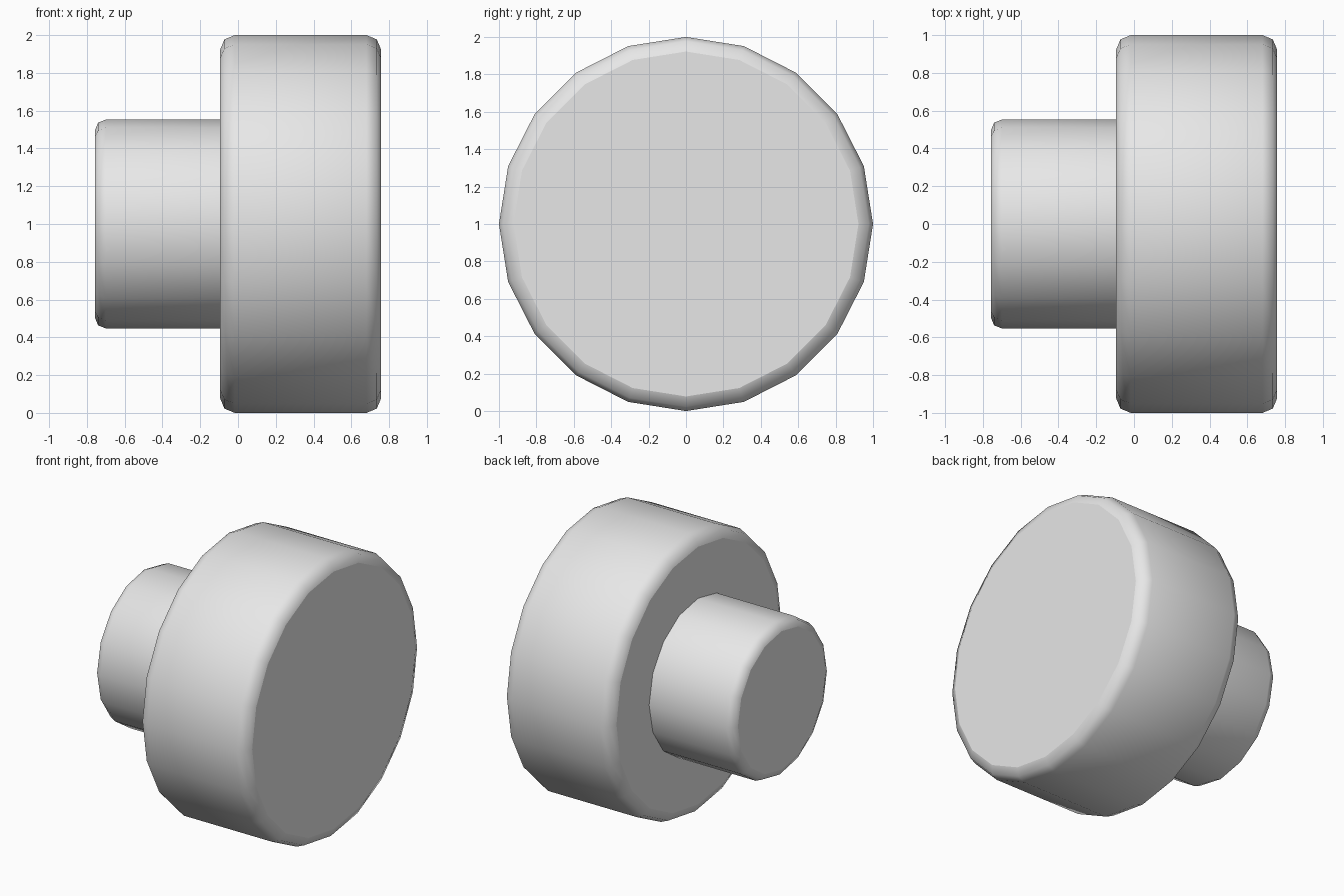
import bpy, bmesh, math

if "Cube" in bpy.data.objects:
    bpy.data.objects.remove(bpy.data.objects["Cube"])

grey = bpy.data.materials.new("light_grey")
grey.diffuse_color = (0.8, 0.8, 0.8, 1.0)
grey.use_nodes = True
grey.node_tree.nodes["Principled BSDF"].inputs["Base Color"].default_value = grey.diffuse_color

AXIS_Z = 1.0  # height of the shared axis, which runs along x


def round_end(x, radius, bevel, direction):
    """Profile points of a two-step rounded rim, from cap edge to side."""
    points = []
    for i in range(3):
        a = math.radians(45 * i)
        points.append((x + direction * bevel * (1 - math.cos(a)),
                       radius - bevel * (1 - math.sin(a))))
    return points


def turned_part(name, profile, sides):
    """Spin (x, radius) points about the x axis and close both ends."""
    bm = bmesh.new()
    rings = []
    for x, r in profile:
        rings.append([bm.verts.new((x, r * math.cos(2 * math.pi * i / sides),
                                    r * math.sin(2 * math.pi * i / sides)))
                      for i in range(sides)])
    for a, b in zip(rings, rings[1:]):
        for i in range(sides):
            j = (i + 1) % sides
            bm.faces.new((a[i], a[j], b[j], b[i])).smooth = True
    # flat end caps with sharp edges
    for ring in (rings[0], rings[-1]):
        cap = bm.faces.new(ring)
        for edge in cap.edges:
            edge.smooth = False
    bmesh.ops.recalc_face_normals(bm, faces=bm.faces)
    mesh = bpy.data.meshes.new(name)
    bm.to_mesh(mesh)
    bm.free()
    mesh.materials.append(grey)
    obj = bpy.data.objects.new(name, mesh)
    obj.location.z = AXIS_Z
    bpy.context.collection.objects.link(obj)
    return obj


# Wide knob head, rounded on both rims
head = round_end(-0.095, 1.0, 0.078, 1) + round_end(0.758, 1.0, 0.078, -1)[::-1]
turned_part("knob_head", head, 20)

# Narrow stem, rounded on its free end and seated into the head
stem = round_end(-0.758, 0.553, 0.058, 1) + [(-0.085, 0.553)]
turned_part("knob_stem", stem, 16)
